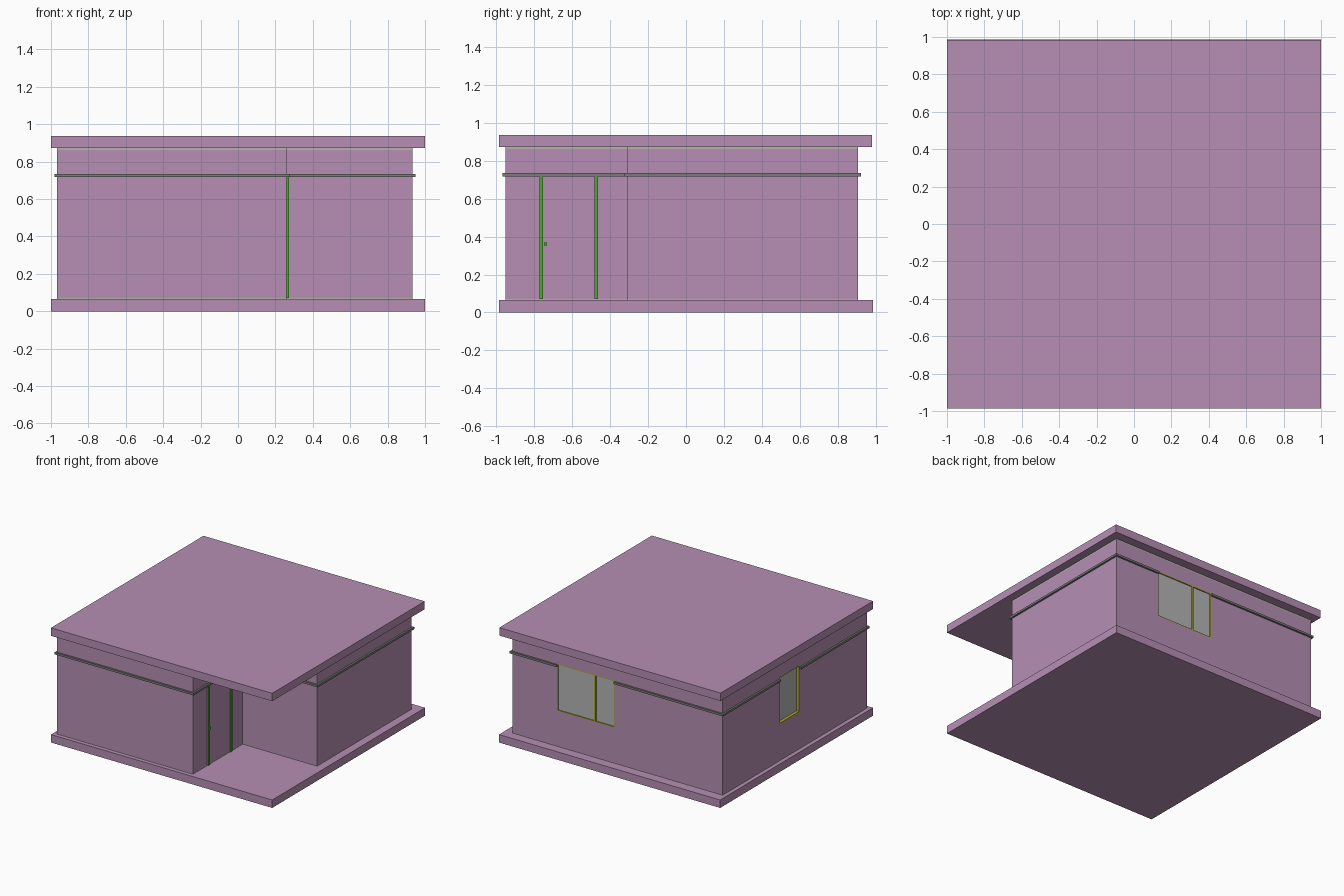
import bpy, bmesh
from mathutils import Vector

if "Cube" in bpy.data.objects:
    bpy.data.objects.remove(bpy.data.objects["Cube"], do_unlink=True)


def material(name, r, g, b):
    m = bpy.data.materials.new(name)
    m.use_nodes = True
    m.diffuse_color = (r, g, b, 1)
    m.node_tree.nodes["Principled BSDF"].inputs["Base Color"].default_value = (r, g, b, 1)
    return m


mauve = material("mauve plaster", 0.465, 0.275, 0.455)
grey = material("ledge grey", 0.2, 0.2, 0.2)
joint = material("pale joint", 0.46, 0.46, 0.41)
green = material("door green", 0.07, 0.4, 0.03)
olive = material("window olive", 0.42, 0.41, 0.03)
glass = material("glass grey", 0.46, 0.46, 0.46)


def prism(name, points, z0, z1, mat):
    """Extrude a flat outline from z0 up to z1."""
    bm = bmesh.new()
    face = bm.faces.new([bm.verts.new((x, y, z0)) for x, y in points])
    ext = bmesh.ops.extrude_face_region(bm, geom=[face])
    top = [v for v in ext["geom"] if isinstance(v, bmesh.types.BMVert)]
    bmesh.ops.translate(bm, vec=Vector((0, 0, z1 - z0)), verts=top)
    bmesh.ops.recalc_face_normals(bm, faces=bm.faces)
    mesh = bpy.data.meshes.new(name)
    bm.to_mesh(mesh)
    bm.free()
    mesh.materials.append(mat)
    ob = bpy.data.objects.new(name, mesh)
    bpy.context.collection.objects.link(ob)
    return ob


def box(name, x, y, z, mat):
    return prism(name, [(x[0], y[0]), (x[1], y[0]), (x[1], y[1]), (x[0], y[1])], z[0], z[1], mat)


LEFT, RIGHT, FRONT, BACK = -0.967, 0.933, -0.953, 0.908
NOTCH_X, NOTCH_Y = 0.26, -0.31


def outline(o=0.0):
    """L-shaped footprint grown outwards by o."""
    return [(LEFT - o, FRONT - o), (NOTCH_X + o, FRONT - o), (NOTCH_X + o, NOTCH_Y - o),
            (RIGHT + o, NOTCH_Y - o), (RIGHT + o, BACK + o), (LEFT - o, BACK + o)]


# Base, roof and walls
box("floor_slab", (-1, 1), (-0.987, 0.987), (0, 0.065), mauve)
box("roof_slab", (-1, 1), (-0.987, 0.982), (0.872, 0.937), mauve)
prism("lower_joint", outline(), 0.065, 0.07, joint)
prism("upper_joint", outline(), 0.862, 0.872, joint)
walls = prism("walls", outline(), 0.07, 0.862, mauve)
ledge = prism("ledge", outline(0.015), 0.718, 0.735, grey)


# Windows: along is the span on the wall, split is the mullion position
def window(name, side, along, split, z, pane):
    def part(label, a, depth, zz, mat):
        if side == "back":
            return box(name + label, a, (BACK + depth[0], BACK + depth[1]), zz, mat)
        return box(name + label, (LEFT - depth[1], LEFT - depth[0]), a, zz, mat)

    t, (a0, a1), (z0, z1) = 0.007, along, z
    cutter = part("_cutter", along, (-0.03, 0.05), z, olive)
    cutter.hide_render = True
    for ob in (walls, ledge):
        mod = ob.modifiers.new("opening", "BOOLEAN")
        mod.operation, mod.solver, mod.object = "DIFFERENCE", "EXACT", cutter
        with bpy.context.temp_override(object=ob, active_object=ob):
            bpy.ops.object.modifier_apply(modifier=mod.name)
    bpy.data.objects.remove(cutter, do_unlink=True)
    part("_glass", along, (-0.03, pane), z, glass)
    deep = (-0.03, 0)
    for label, a in (("_jamb_a", (a0, a0 + t)), ("_jamb_b", (a1 - t / 2, a1))):
        part(label, a, deep, z, olive)
    for label, zz in (("_sill", (z0, z0 + t)), ("_head", (z1 - t, z1))):
        part(label, (a0 + t, a1 - t / 2), deep, zz, olive)
    if split is not None:
        part("_mullion", (split - t, split + t), deep, (z0 + t, z1 - t), olive)


window("back_window", "back", (0.01, 0.525), 0.188, (0.355, 0.74), -0.008)
window("side_window", "side", (-0.087, 0.174), None, (0.365, 0.75), -0.024)

# Entrance door on the recessed wall
for name, y in (("front", -0.763), ("rear", -0.473)):
    box("door_post_" + name, (NOTCH_X, NOTCH_X + 0.014), (y - 0.009, y + 0.009), (0.07, 0.718), green)
box("door_panel", (NOTCH_X, NOTCH_X + 0.003), (-0.754, -0.482), (0.07, 0.714), mauve)
box("door_handle", (NOTCH_X, NOTCH_X + 0.012), (-0.75, -0.734), (0.354, 0.37), green)
